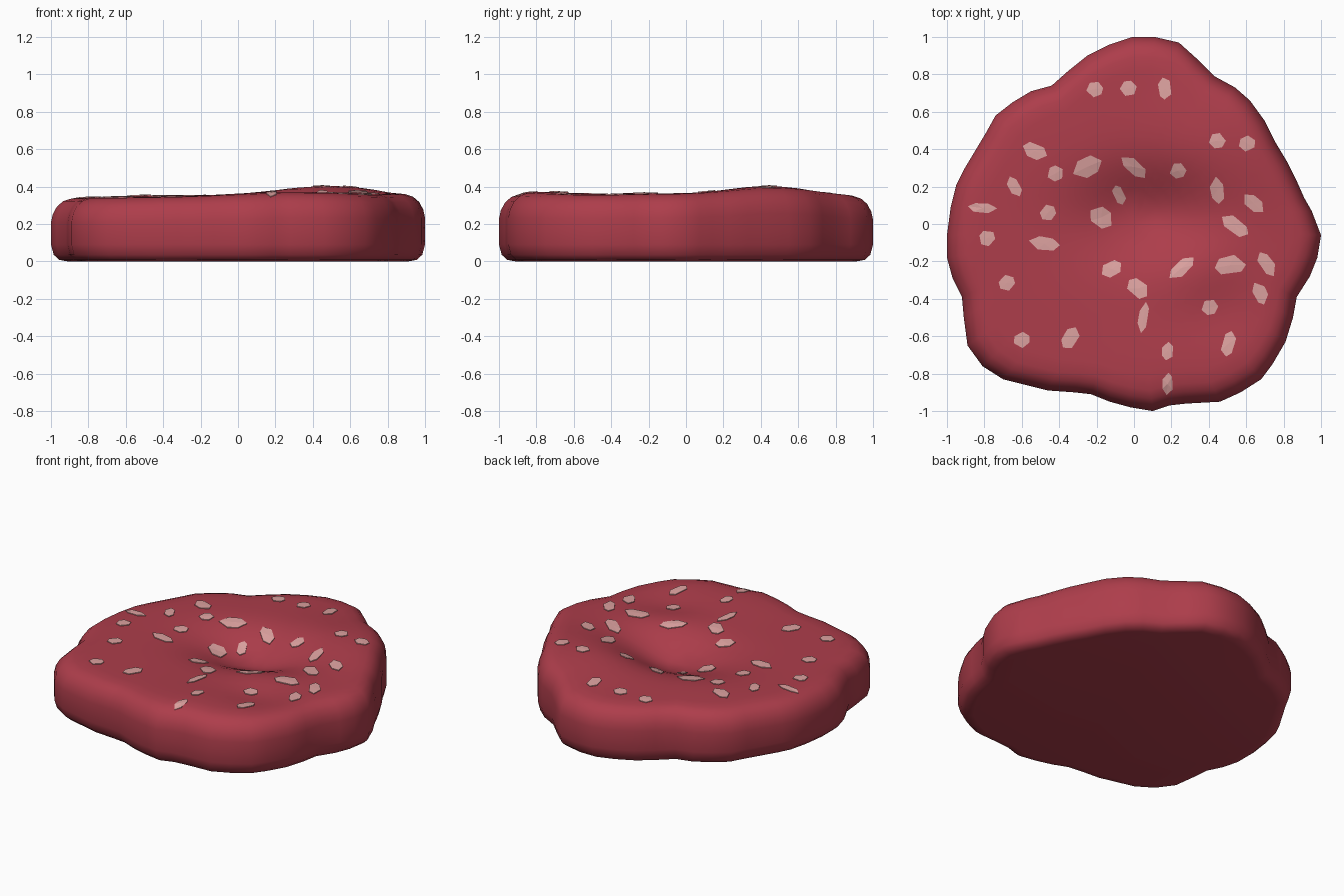
import bpy, bmesh, math, random
from mathutils import Vector
from mathutils.bvhtree import BVHTree

if "Cube" in bpy.data.objects:
    bpy.data.objects.remove(bpy.data.objects["Cube"])

random.seed(4)


def material(name, rgb):
    m = bpy.data.materials.new(name)
    m.diffuse_color = (*rgb, 1)
    m.use_nodes = True
    m.node_tree.nodes["Principled BSDF"].inputs["Base Color"].default_value = m.diffuse_color
    return m


def make_object(name, bm, mat):
    bmesh.ops.recalc_face_normals(bm, faces=bm.faces)
    mesh = bpy.data.meshes.new(name)
    bm.to_mesh(mesh)
    mesh.materials.append(mat)
    ob = bpy.data.objects.new(name, mesh)
    bpy.context.collection.objects.link(ob)
    return ob


def bump(x, y, cx, cy, sx, sy):
    return math.exp(-(((x - cx) / sx) ** 2 + ((y - cy) / sy) ** 2) / 2)


# Uneven top: raised right side, hollow in the middle
def top(x, y):
    return (0.35 + 0.012 * x
            + 0.052 * bump(x, y, 0.44, 0.38, 0.28, 0.25)
            + 0.020 * bump(x, y, 0.25, -0.75, 0.25, 0.18)
            + 0.030 * bump(x, y, 0.30, -0.22, 0.20, 0.16)
            + 0.012 * bump(x, y, -0.35, 0.32, 0.20, 0.20)
            - 0.130 * bump(x, y, 0.08, 0.05, 0.25, 0.17)
            - 0.025 * bump(x, y, 0.46, -0.45, 0.14, 0.12))


# Wavy outline of the slice, clockwise from the back
outline = [
    (-.01, 1), (.11, 1), (.24, .97), (.34, .88), (.43, .79), (.54, .73), (.62, .66),
    (.70, .55), (.76, .43), (.82, .33), (.87, .23), (.91, .14), (.95, .07), (1, -.06),
    (.98, -.18), (.94, -.28), (.87, -.39), (.85, -.50), (.81, -.63), (.74, -.75),
    (.68, -.83), (.57, -.90), (.46, -.95), (.28, -.96), (.19, -.97), (.10, -1),
    (-.02, -.98), (-.13, -.95), (-.23, -.91), (-.32, -.90), (-.46, -.89), (-.58, -.86),
    (-.70, -.83), (-.81, -.76), (-.89, -.65), (-.91, -.50), (-.92, -.39), (-.97, -.29),
    (-1, -.18), (-1, -.06), (-.98, .09), (-.95, .21), (-.91, .29), (-.85, .39),
    (-.79, .49), (-.74, .58), (-.65, .65), (-.55, .71), (-.44, .74), (-.35, .82),
    (-.25, .90), (-.13, .96)]

# Rounded side: (scale, height), then (scale, drop below top)
lower = [(.91, 0), (.955, .008), (.985, .035), (1, .09), (1, .16)]
upper = [(1, .13), (.99, .085), (.968, .045), (.935, .017), (.89, .003)]
upper += [(s / 100, 0) for s in range(82, 5, -7)]

# Slice body
bm = bmesh.new()
rings = []
for s, z in lower:
    rings.append([bm.verts.new((x * s, y * s, z)) for x, y in outline])
for s, d in upper:
    rings.append([bm.verts.new((x * s, y * s, top(x * s, y * s) - d)) for x, y in outline])
n = len(outline)
for a, b in zip(rings, rings[1:]):
    for i in range(n):
        j = (i + 1) % n
        bm.faces.new((a[i], a[j], b[j], b[i]))
bm.faces.new(rings[0])
peak = bm.verts.new((0, 0, top(0, 0)))
for i in range(n):
    bm.faces.new((rings[-1][i], rings[-1][(i + 1) % n], peak))
body = make_object("meat_slice", bm, material("meat_red", (0.42, 0.047, 0.07)))
surface = BVHTree.FromBMesh(bm)
bm.free()
bpy.context.view_layer.objects.active = body
body.select_set(True)
bpy.ops.object.shade_smooth_by_angle(angle=math.radians(50))

# Fat flecks: round (x, y), and long (x, y, length, width, angle)
round_flecks = [(-.21, .72), (-.03, .725), (-.42, .27), (.235, .285), (.445, .445),
                (.605, .43), (-.46, .06), (-.785, -.075), (-.68, -.315), (.405, -.445),
                (-.60, -.62)]
long_flecks = [
    (.165, .725, .12, .07, 95), (-.53, .39, .14, .08, -25), (-.25, .305, .17, .10, 28),
    (0, .305, .17, .07, -40), (.445, .18, .15, .07, 100), (.64, .11, .14, .07, -38),
    (.54, -.01, .17, .08, -38), (-.64, .20, .12, .06, -60), (-.81, .085, .16, .05, -4),
    (-.08, .155, .11, .06, -65), (-.175, .035, .14, .10, -40), (-.48, -.105, .17, .07, -8),
    (-.12, -.24, .12, .08, 25), (.255, -.235, .17, .07, 42), (.515, -.22, .17, .10, 8),
    (.71, -.215, .15, .07, -55), (.02, -.345, .13, .09, -40), (.675, -.37, .13, .07, -65),
    (.05, -.50, .17, .05, 80), (-.34, -.61, .13, .08, 60), (.18, -.68, .10, .06, 85),
    (.505, -.64, .14, .07, 75), (.18, -.855, .12, .055, 88)]
flecks = [(x, y, .092, .078, random.uniform(0, 60)) for x, y in round_flecks] + long_flecks


def on_top(x, y):
    return surface.ray_cast(Vector((x, y, 2)), Vector((0, 0, -1)))[0].z


bm = bmesh.new()
for x, y, length, width, angle in flecks:
    a = math.radians(angle)
    rim, base = [], []
    for k in range(6):
        t = math.radians(60 * k) + random.uniform(-.2, .2)
        u, v = length / 2 * math.cos(t), width / 2 * math.sin(t) * 1.1
        px = x + u * math.cos(a) - v * math.sin(a)
        py = y + u * math.sin(a) + v * math.cos(a)
        z = on_top(px, py)
        rim.append(bm.verts.new((px, py, z + .005)))
        base.append(bm.verts.new((px, py, z - .006)))
    mid = bm.verts.new((x, y, on_top(x, y) + .006))
    for k in range(6):
        m = (k + 1) % 6
        bm.faces.new((rim[k], rim[m], mid))
        bm.faces.new((base[k], base[m], rim[m], rim[k]))
    bm.faces.new(base[::-1])
make_object("fat_flecks", bm, material("fat_pink", (0.72, 0.36, 0.35)))
bm.free()
